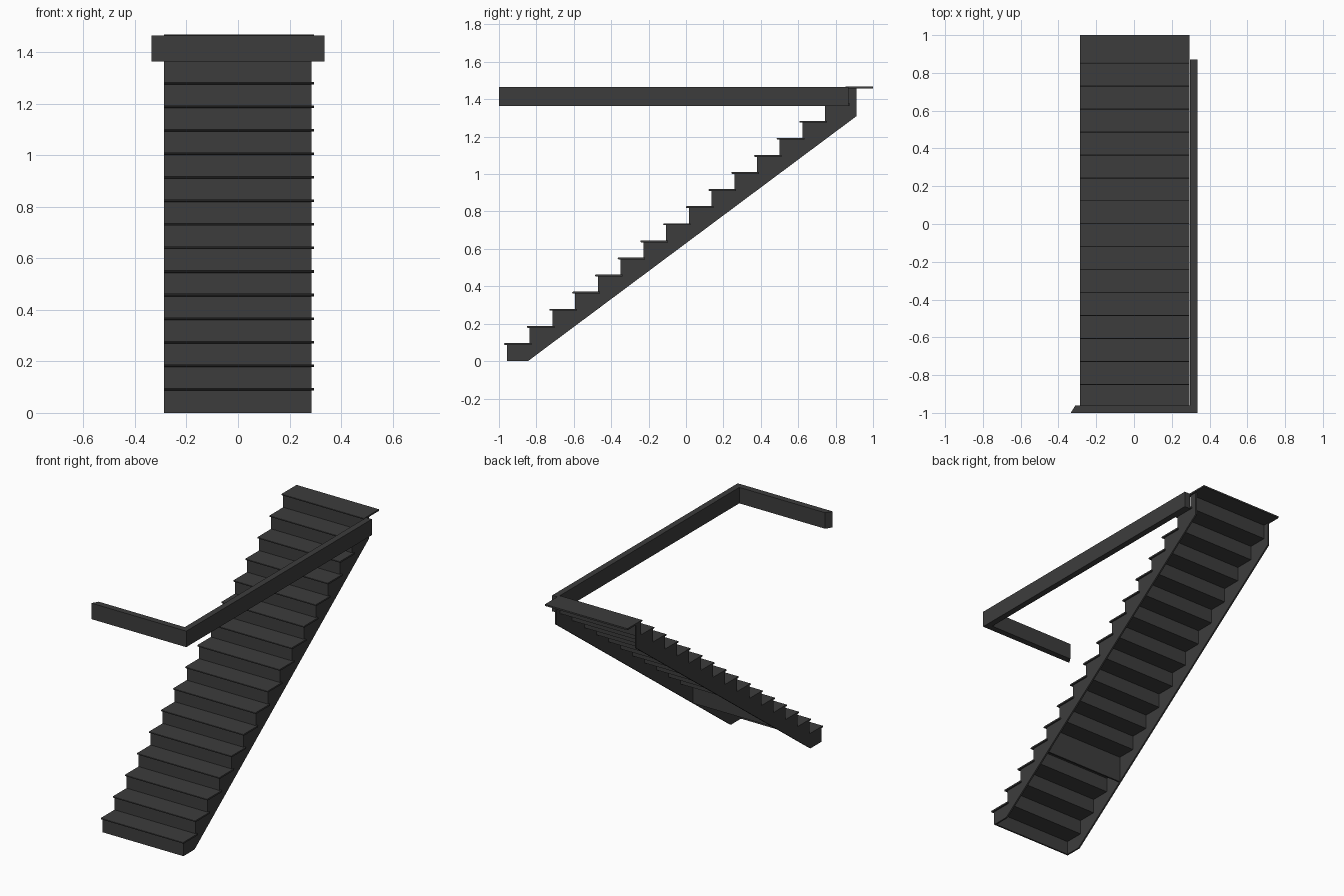
import bpy, bmesh

cube = bpy.data.objects.get("Cube")
if cube:
    bpy.data.objects.remove(cube, do_unlink=True)

STEPS = 16
RUN, RISE = 0.1215, 0.0914
FRONT = -0.957           # face of the lowest riser
FIRST_TOP = 0.0968       # top of the lowest tread
THICK = 0.010            # tread and board thickness
LEFT, RIGHT = -0.287, 0.285

grey = bpy.data.materials.new("dark grey")
grey.use_nodes = True
colour = (0.046, 0.046, 0.046, 1)
grey.diffuse_color = colour
grey.node_tree.nodes["Principled BSDF"].inputs["Base Color"].default_value = colour


def prism(name, points, offset):
    """Extrude a closed outline of 3D points along an offset vector."""
    bm = bmesh.new()
    face = bm.faces.new([bm.verts.new(p) for p in points])
    extruded = bmesh.ops.extrude_face_region(bm, geom=[face])["geom"]
    verts = [v for v in extruded if isinstance(v, bmesh.types.BMVert)]
    bmesh.ops.translate(bm, verts=verts, vec=offset)
    bmesh.ops.recalc_face_normals(bm, faces=bm.faces)
    mesh = bpy.data.meshes.new(name)
    bm.to_mesh(mesh)
    bm.free()
    mesh.materials.append(grey)
    obj = bpy.data.objects.new(name, mesh)
    bpy.context.collection.objects.link(obj)
    return obj


def side_prism(name, profile, x0, x1):
    """Extrude a (y, z) profile from x0 to x1."""
    return prism(name, [(x0, y, z) for y, z in profile], (x1 - x0, 0, 0))


def box_profile(y0, y1, z0, z1):
    return [(y0, z0), (y1, z0), (y1, z1), (y0, z1)]


def riser_y(i):
    return FRONT + RUN * i


def tread_top(i):
    return FIRST_TOP + RISE * i


# Sawtooth stringers
profile = [(FRONT, 0)]
for i in range(STEPS):
    z = tread_top(i) - THICK
    back = 0.912 if i == STEPS - 1 else riser_y(i + 1)
    profile += [(riser_y(i), z), (back, z)]
profile += [(0.912, 1.31), (-0.845, 0)]
side_prism("right_stringer", profile, LEFT, LEFT + THICK)
side_prism("left_stringer", profile, RIGHT - THICK, RIGHT)

for i in range(STEPS):
    y, top = riser_y(i), tread_top(i)

    # Tread with a rounded nose
    back = 1.0 if i == STEPS - 1 else riser_y(i + 1) + THICK
    nose, mid, r = y - 0.016, top - THICK / 2, THICK / 2
    outline = [(back, top - THICK), (back, top), (nose + r, top),
               (nose + 0.3 * r, mid + 0.7 * r), (nose, mid),
               (nose + 0.3 * r, mid - 0.7 * r), (nose + r, top - THICK)]
    side_prism(f"tread_{i + 1}", outline, LEFT, 0.295)

    # Riser board; the fifth reaches down to the stringer edge
    bottom = 0 if i == 0 else tread_top(i - 1) - THICK
    if i == 4:
        bottom = 0.285
    side_prism(f"riser_{i + 1}", box_profile(y, y + THICK, bottom, top - THICK),
               LEFT + THICK, RIGHT - THICK)

# Level L-shaped rail with a mitred free end
rail = [(-0.335, -1), (0.335, -1), (0.335, 0.87), (0.296, 0.87),
        (0.296, -0.96), (-0.31, -0.96)]
prism("upper_rail", [(x, y, 1.363) for x, y in rail], (0, 0, 0.102))
